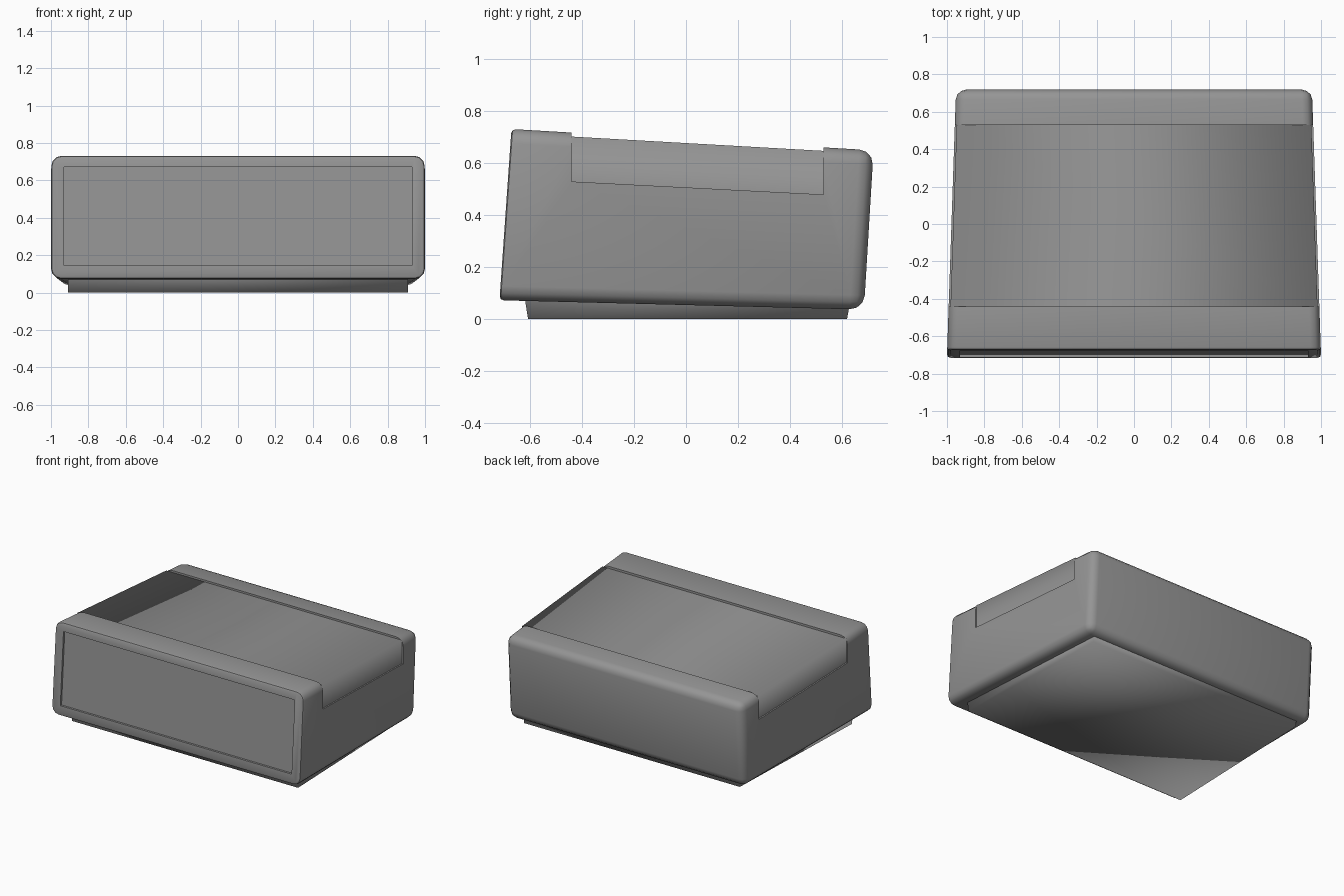
import bpy
import bmesh
from math import radians

cube = bpy.data.objects.get("Cube")
if cube:
    bpy.data.objects.remove(cube)

grey = bpy.data.materials.new("mid_grey")
grey.use_nodes = True
GREY = (0.3, 0.3, 0.3, 1)
grey.diffuse_color = GREY
grey.node_tree.nodes["Principled BSDF"].inputs["Base Color"].default_value = GREY


def half_width(y):
    """Half the width of the case, which narrows toward the back."""
    return 0.976 - 0.034 * y


def prism(profile, width):
    """Extrude a four-point side profile (y, z) across x, mirrored about the middle."""
    bm = bmesh.new()
    left, right = ([bm.verts.new((s * width(y), y, z)) for y, z in profile] for s in (1, -1))
    bm.faces.new(left)
    bm.faces.new(right[::-1])
    for i in range(4):
        j = (i + 1) % 4
        bm.faces.new((left[j], left[i], right[i], right[j]))
    bmesh.ops.recalc_face_normals(bm, faces=bm.faces)
    return bm


def finish(bm, name, angle=None):
    """Turn the bmesh into an object and smooth its shading."""
    mesh = bpy.data.meshes.new(name)
    bm.to_mesh(mesh)
    bm.free()
    mesh.materials.append(grey)
    obj = bpy.data.objects.new(name, mesh)
    bpy.context.collection.objects.link(obj)
    if angle:
        smooth(obj, angle)
    return obj


def select(obj):
    bpy.ops.object.select_all(action='DESELECT')
    obj.select_set(True)
    bpy.context.view_layer.objects.active = obj


def smooth(obj, angle):
    select(obj)
    bpy.ops.object.shade_smooth_by_angle(angle=radians(angle))


def cut(obj, profile, width):
    """Subtract a prism from the object."""
    tool = finish(prism(profile, width), "cutter")
    tool.hide_render = True
    mod = obj.modifiers.new("cut", 'BOOLEAN')
    mod.operation = 'DIFFERENCE'
    mod.solver = 'EXACT'
    mod.object = tool
    select(obj)
    bpy.ops.object.modifier_apply(modifier=mod.name)
    bpy.data.objects.remove(tool)


def front_edges(bm):
    face = min(bm.faces, key=lambda f: f.calc_center_median().y)
    return list(face.edges)


# Case: a leaning, tapered box with round edges and a tighter front edge
bm = prism([(-0.718, 0.073), (0.685, 0.037), (0.722, 0.65), (-0.672, 0.732)], half_width)
front = front_edges(bm)
bmesh.ops.bevel(bm, geom=[e for e in bm.edges if e not in front], offset=0.055,
                segments=3, profile=0.5, affect='EDGES')
bmesh.ops.bevel(bm, geom=front_edges(bm), offset=0.016,
                segments=2, profile=0.5, affect='EDGES')
case = finish(bm, "case")

# Recessed front panel
cut(case, [(-0.9, 0.145), (-0.698, 0.145), (-0.661, 0.67), (-0.9, 0.67)], lambda y: 0.93)

# Channel across the top and the upper sides
cut(case, [(-0.44, 0.53), (0.53, 0.48), (0.53, 1), (-0.44, 1)], lambda y: 1.2)
smooth(case, 40)

# Wrapping band that fills the channel, slightly below the case surface
bm = prism([(-0.44, 0.5), (0.53, 0.45), (0.53, 0.648), (-0.44, 0.703)],
           lambda y: half_width(y) - 0.01)
bm.normal_update()
hidden = [f for f in bm.faces if abs(f.normal.y) > 0.7 or f.normal.z < -0.7]
bmesh.ops.delete(bm, geom=hidden, context='FACES_ONLY')
finish(bm, "wrapping_band", 120)

# Low foot under the case
bm = prism([(-0.608, 0), (0.62, 0), (0.632, 0.07), (-0.622, 0.09)],
           lambda y: half_width(y) - 0.088)
bm.normal_update()
lid = [f for f in bm.faces if f.normal.z > 0.7]
bmesh.ops.delete(bm, geom=lid, context='FACES_ONLY')
finish(bm, "foot", 120)
